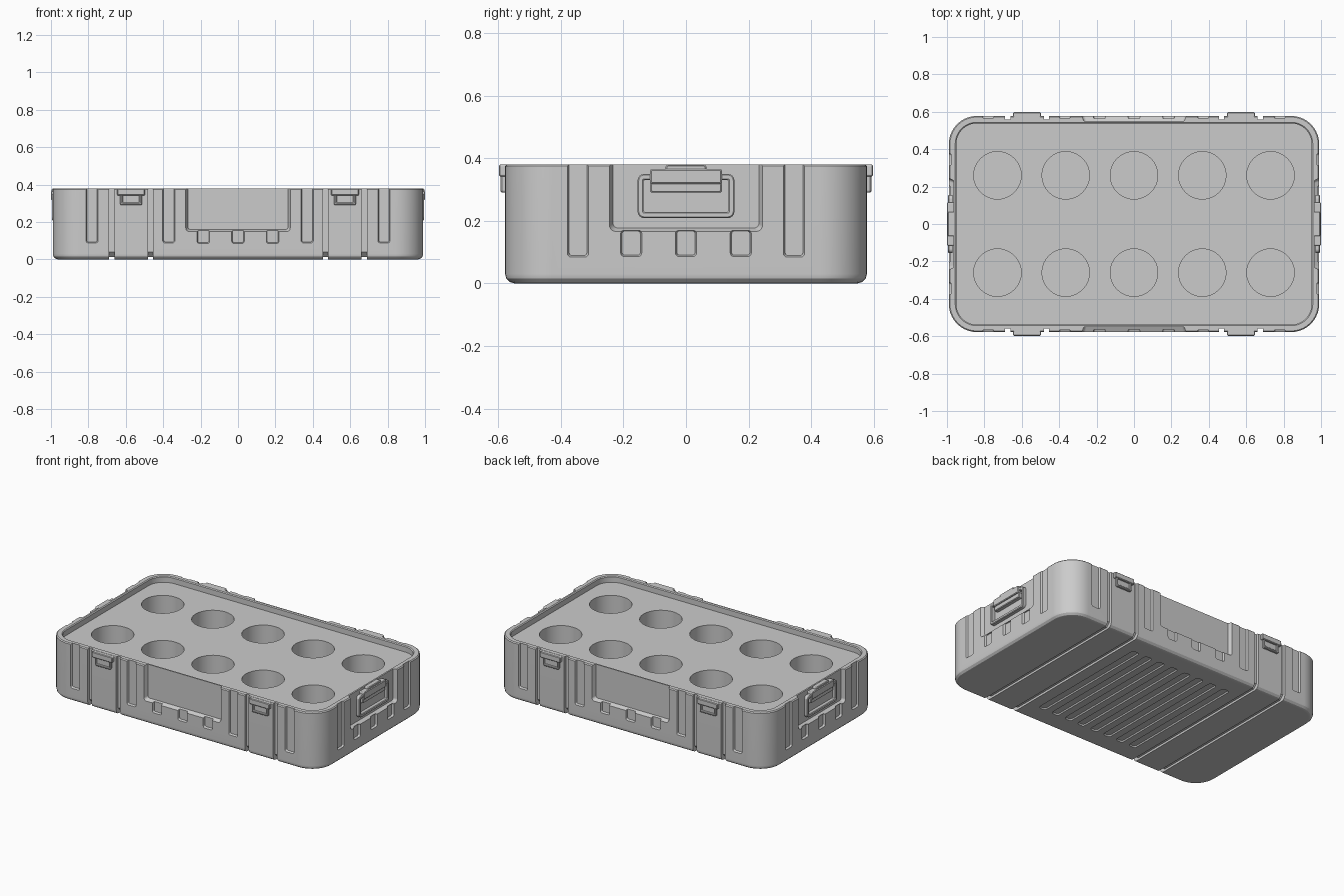
import bpy, bmesh
from math import pi, cos, sin
from mathutils import Matrix, Vector

if "Cube" in bpy.data.objects:
    bpy.data.objects.remove(bpy.data.objects["Cube"])

HX, HY, TOP = 0.99, 0.578, 0.38


def rrect(cx, cy, hx, hy, r, z, n=4):
    """Rounded rectangle loop in the local XY plane."""
    pts = []
    for k, (sx, sy) in enumerate([(1, 1), (-1, 1), (-1, -1), (1, -1)]):
        for i in range(n + 1):
            a = (k + i / n) * pi / 2
            pts.append(Vector((cx + sx * (hx - r) + r * cos(a), cy + sy * (hy - r) + r * sin(a), z)))
    return pts


def loft(bm, loops, mat=Matrix(), cyclic=False):
    rows = [[bm.verts.new(mat @ p) for p in loop] for loop in loops]
    pairs = list(zip(rows, rows[1:]))
    if cyclic:
        pairs.append((rows[-1], rows[0]))
    else:
        bm.faces.new(rows[0][::-1])
        bm.faces.new(rows[-1])
    for a, b in pairs:
        for i in range(len(a)):
            j = (i + 1) % len(a)
            bm.faces.new((a[i], a[j], b[j], b[i]))


def finish(bm, name):
    bmesh.ops.recalc_face_normals(bm, faces=bm.faces)
    me = bpy.data.meshes.new(name)
    bm.to_mesh(me)
    bm.free()
    ob = bpy.data.objects.new(name, me)
    bpy.context.collection.objects.link(ob)
    return ob


def activate(ob):
    bpy.ops.object.select_all(action='DESELECT')
    ob.select_set(True)
    bpy.context.view_layer.objects.active = ob


def smooth(ob):
    activate(ob)
    bpy.ops.object.shade_smooth_by_angle(angle=0.5)
    w = ob.modifiers.new("Normals", 'WEIGHTED_NORMAL')
    w.keep_sharp = True


def cut(ob, cutter):
    activate(ob)
    m = ob.modifiers.new("Cut", 'BOOLEAN')
    m.operation, m.solver, m.object = 'DIFFERENCE', 'EXACT', cutter
    bpy.ops.object.modifier_apply(modifier=m.name)
    bpy.data.objects.remove(cutter)


def panel(bm, mat, u, w, z0, z1, depth, taper=0.008, r=0.012):
    """Tapered pocket cutter: width and height on a wall, sunk inwards."""
    c, h = (z0 + z1) / 2, (z1 - z0) / 2
    loft(bm, [rrect(u, c, w, h, r, 0.03), rrect(u, c, w, h, r, 0.001),
              rrect(u, c, w - taper, h - taper, r * 0.7, -depth)], mat)


def wall(angle, h):
    return Matrix.Rotation(angle, 4, 'Z') @ Matrix.Translation((0, -h, 0)) @ Matrix.Rotation(pi / 2, 4, 'X')


longs = [("front", wall(0, HY)), ("back", wall(pi, HY))]
ends = [("right", wall(pi / 2, HX)), ("left", wall(-pi / 2, HX))]

# Case body with rim and sunken insert surface
bm = bmesh.new()
profile = [(0.03, 0), (0.015, 0.004), (0.004, 0.015), (0, 0.03), (0, 0.374), (0.006, TOP),
           (0.034, TOP), (0.04, 0.375), (0.04, 0.34)]
loft(bm, [rrect(0, 0, HX - i, HY - i, 0.15 - i, z, 10) for i, z in profile])
body = finish(bm, "case_body")

# Wall recesses, slots, cup wells, strap grooves and floor flutes
bm = bmesh.new()
for _, m in longs:
    panel(bm, m, 0, 0.28, 0.148, 0.5, 0.026, 0.012, 0.02)
    for s in (-1, 1):
        for x in (0.37, 0.78):
            panel(bm, m, s * x, 0.033, 0.088, 0.5, 0.012, 0.006)
for _, m in ends:
    panel(bm, m, 0, 0.245, 0.165, 0.5, 0.024, 0.012, 0.02)
    for s in (-1, 1):
        panel(bm, m, s * 0.345, 0.034, 0.083, 0.5, 0.012, 0.006)
for x in (-0.73, -0.365, 0, 0.365, 0.73):
    for y in (-0.26, 0.26):
        bmesh.ops.create_cone(bm, cap_ends=True, segments=32, radius1=0.127, radius2=0.127,
                              depth=0.4, matrix=Matrix.Translation((x, y, 0.26)))
half = [(0.7, 0.5), (0.56, 0.5), (0.56, 0.04), (0.535, 0.014)]
inner = half + [(-y, z) for y, z in reversed(half)]
outline = inner + [(-0.7, -0.1), (0.7, -0.1)]
for x in (-0.675, -0.468, 0.468, 0.675):
    loft(bm, [[Vector((x + d, y, z)) for y, z in outline] for d in (-0.014, 0.014)])
floor = Matrix.Rotation(pi, 4, 'X')
for i in range(8):
    panel(bm, floor, -0.35 + i * 0.1, 0.027, -0.44, 0.44, 0.008, 0.005, 0.02)
cut(body, finish(bm, "main_cutters"))

# Small notches under the wall recesses
bm = bmesh.new()
for walls, step in ((longs, 0.185), (ends, 0.175)):
    for _, m in walls:
        for i in (-1, 0, 1):
            panel(bm, m, i * step, 0.034, 0.085, 0.172, 0.014, 0.005)
cut(body, finish(bm, "notch_cutters"))
smooth(body)


def block(bm, m, u, w, z0, z1, d0, d1, bev=0.004):
    c, h = (z0 + z1) / 2, (z1 - z0) / 2
    loft(bm, [rrect(u, c, w, h, 0.006, d0), rrect(u, c, w, h, 0.006, d1 - bev),
              rrect(u, c, w - bev, h - bev, 0.004, d1)], m)


def ring(bm, m, u, w, z0, z1, bar, d0, d1, r, bev=0.004):
    c, h = (z0 + z1) / 2, (z1 - z0) / 2
    steps = [(0, d0), (0, d1 - bev), (bev, d1), (bar - bev, d1), (bar, d1 - bev), (bar, d0)]
    loft(bm, [rrect(u, c, w - i, h - i, max(r - i, 0.004), d) for i, d in steps], m, True)


# Latches on the long sides
for name, m in longs:
    for side, u in (("a", -0.572), ("b", 0.572)):
        bm = bmesh.new()
        block(bm, m, u, 0.074, 0.342, 0.379, -0.01, 0.02)
        ring(bm, m, u, 0.058, 0.29, 0.365, 0.014, -0.01, 0.014, 0.008)
        block(bm, m, u, 0.048, 0.295, 0.35, -0.01, 0.006)
        smooth(finish(bm, f"{name}_latch_{side}"))

# Swing handles and their hinge brackets on the ends
for name, m in ends:
    bm = bmesh.new()
    ring(bm, m, 0, 0.155, 0.208, 0.35, 0.02, -0.02, 0.004, 0.022)
    smooth(finish(bm, f"{name}_handle"))
    bm = bmesh.new()
    block(bm, m, 0, 0.115, 0.318, 0.365, -0.03, 0.01)
    block(bm, m, 0, 0.115, 0.29, 0.322, -0.03, 0.001)
    block(bm, m, 0, 0.065, 0.34, 0.378, -0.03, 0.006)
    smooth(finish(bm, f"{name}_handle_bracket"))
